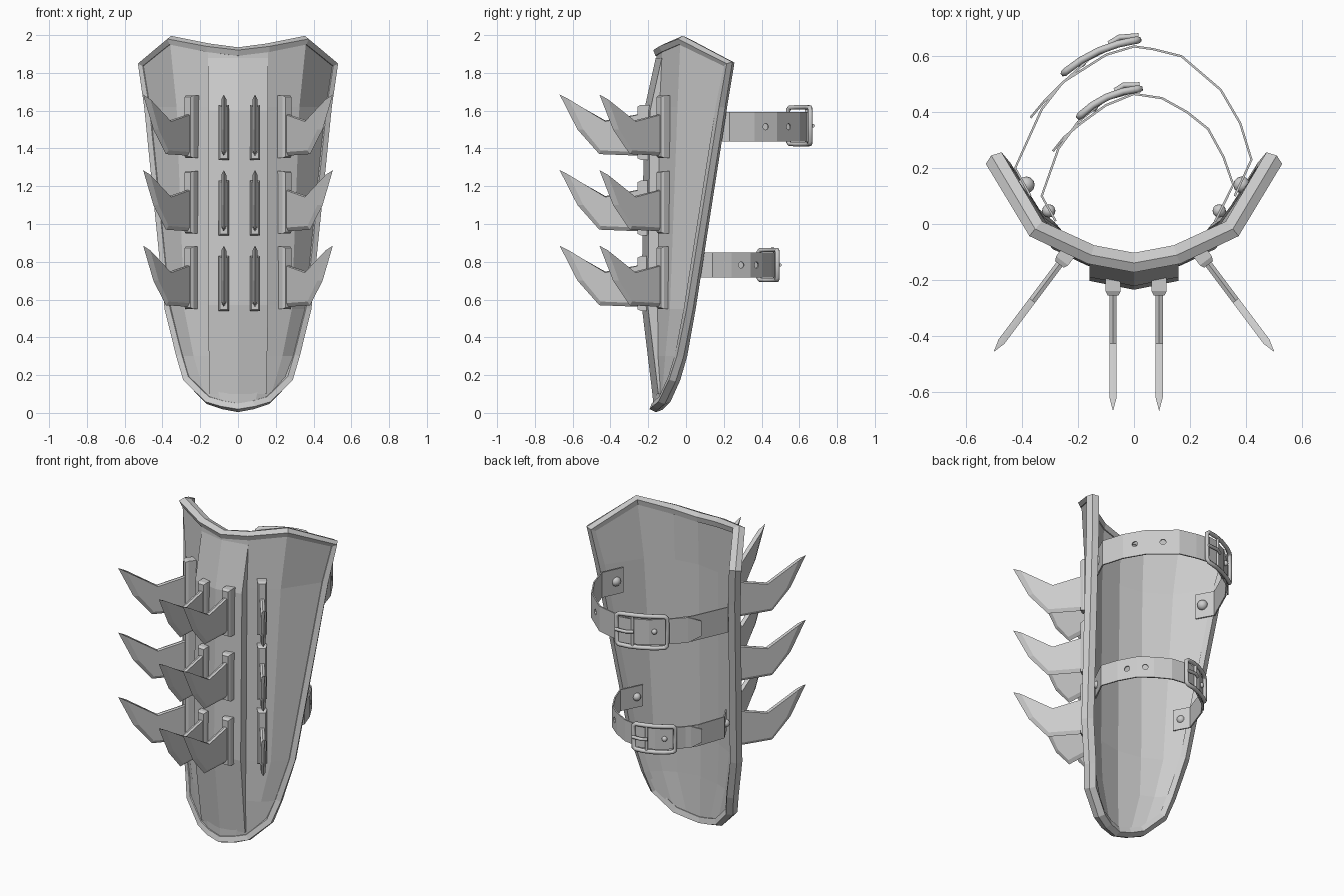
import bpy, bmesh, math
from mathutils import Vector

cube = bpy.data.objects.get("Cube")
if cube:
    bpy.data.objects.remove(cube, do_unlink=True)


def make(name, verts, faces):
    bm = bmesh.new()
    vs = [bm.verts.new(v) for v in verts]
    for f in faces:
        bm.faces.new([vs[i] for i in f])
    bmesh.ops.recalc_face_normals(bm, faces=bm.faces)
    me = bpy.data.meshes.new(name)
    bm.to_mesh(me)
    bm.free()
    ob = bpy.data.objects.new(name, me)
    bpy.context.collection.objects.link(ob)
    return ob


def grid_faces(rows, cols):
    return [(i * cols + j, i * cols + j + 1, (i + 1) * cols + j + 1, (i + 1) * cols + j)
            for i in range(rows - 1) for j in range(cols - 1)]


def solidify(ob, thickness, offset):
    mod = ob.modifiers.new("Thickness", 'SOLIDIFY')
    mod.thickness = thickness
    mod.offset = offset


def tube(name, pts, radius, cyclic=False):
    cu = bpy.data.curves.new(name, 'CURVE')
    cu.dimensions = '3D'
    cu.bevel_depth = radius
    cu.bevel_resolution = 1
    cu.use_fill_caps = True
    sp = cu.splines.new('POLY')
    sp.points.add(len(pts) - 1)
    for p, co in zip(sp.points, pts):
        p.co = (*co, 1)
    sp.use_cyclic_u = cyclic
    ob = bpy.data.objects.new(name, cu)
    bpy.context.collection.objects.link(ob)


def stud(name, loc, r):
    bpy.ops.mesh.primitive_uv_sphere_add(segments=12, ring_count=8, radius=r, location=loc)
    bpy.context.object.name = name
    bpy.ops.object.shade_smooth()


# Curved plate: half rows from bottom to top, mirrored across x
half = [
    [(0, -.175, .02), (.085, -.16, .035), (.165, -.13, .06), (.28, -.075, .175)],
    [(0, -.18, .3), (.15, -.15, .3), (.235, -.11, .3), (.315, -.035, .3)],
    [(0, -.18, .55), (.16, -.15, .55), (.285, -.085, .55), (.375, .015, .55)],
    [(0, -.165, 1.62), (.16, -.14, 1.62), (.325, -.045, 1.62), (.482, .185, 1.62)],
    [(0, -.155, 1.92), (.16, -.125, 1.94), (.362, -.03, 1.98), (.515, .225, 1.85)],
]
rows = [[(-x, y, z) for x, y, z in reversed(r[1:])] + r for r in half]
R, C = len(rows), len(rows[0])
plate = make("shin_plate", [p for r in rows for p in r], grid_faces(R, C))
if plate.data.polygons[0].normal.y > 0:
    plate.data.flip_normals()
solidify(plate, .04, -1)

# Raised rim swept around the plate outline
loop = ([j for j in range(C)] + [i * C + C - 1 for i in range(1, R)]
        + [(R - 1) * C + j for j in range(C - 2, -1, -1)]
        + [i * C for i in range(R - 2, 0, -1)])
section = [(-.03, .006), (0, .018), (.016, -.015), (.004, -.052), (-.03, -.046)]
verts = []
for k, idx in enumerate(loop):
    v = plate.data.vertices[idx]
    a = plate.data.vertices[loop[k - 1]].co
    b = plate.data.vertices[loop[(k + 1) % len(loop)]].co
    t = ((v.co - a).normalized() + (b - v.co).normalized()).normalized()
    out = t.cross(v.normal).normalized()
    verts += [v.co + out * o + v.normal * n for o, n in section]
S = len(section)
N = len(loop)
make("plate_rim", verts, [(k * S + j, k * S + (j + 1) % S,
                           (k + 1) % N * S + (j + 1) % S, (k + 1) % N * S + j)
                          for k in range(N) for j in range(S)])

# Raised central panel, flush at both ends
verts = []
for z, y, w in [(.1, -.178, .15), (.57, -.235, .16), (1.6, -.222, .16), (1.88, -.16, .16)]:
    verts += [(-w, -.125, z), (-w, y + .032, z), (0, y, z), (w, y + .032, z), (w, -.125, z)]
make("centre_panel", verts, grid_faces(4, 5))


# Blade spikes with bevelled edges on chamfered mounting blocks
def spike(name, base, d, z0, scale, block):
    d = Vector(d).normalized()
    side = Vector((-d.y, d.x))

    def at(u, w, z):
        p = Vector(base) + d * u + side * w
        return (p.x, p.y, z)

    outline = [(-.02, .56), (.22, .57), (.33, .7), (.42, .885), (.19, .748), (-.02, .79)]
    n = len(outline)
    cu, cz = (sum(p[i] for p in outline) / n for i in (0, 1))
    vs = [at(u * scale, 0, z + z0) for u, z in outline]
    for w in (-.013, .013):
        vs += [at((cu + (u - cu) * .8) * scale, w, cz + (z - cz) * .86 + z0) for u, z in outline]
    fs = [tuple(range(n, 2 * n)), tuple(range(2 * n, 3 * n))]
    for s in (n, 2 * n):
        fs += [(j, (j + 1) % n, s + (j + 1) % n, s + j) for j in range(n)]
    make(name + "_spike", vs, fs)

    lo, hi = block
    vs = []
    for u, inset in [(-.05, 0), (.012, 0), (.028, .008)]:
        w = .027 - inset
        vs += [at(u, -w, lo + z0 + inset), at(u, w, lo + z0 + inset),
               at(u, w, hi + z0 - inset), at(u, -w, hi + z0 - inset)]
    fs = [(0, 1, 2, 3), (8, 9, 10, 11)]
    fs += [(i + j, i + (j + 1) % 4, i + 4 + (j + 1) % 4, i + 4 + j) for i in (0, 4) for j in range(4)]
    make(name + "_mount", vs, fs)


for level, tag in enumerate(("lower", "middle", "upper")):
    z0 = level * .4
    for x, s in ((-.075, "right"), (.09, "left")):
        spike(f"{tag}_{s}_centre", (x, -.228), (0, -1), z0, 1.05, (.54, .83))
    for sx, s in ((-1, "right"), (1, "left")):
        spike(f"{tag}_{s}_side", (sx * .25, -.122), (sx * .6, -.8), z0, 1, (.55, .88))


# Leather straps as upright bands with optional punched holes
def strap(name, path, z, h, holes=(), tail=False):
    vs = []
    for i, (x, y) in enumerate(path):
        k = h * (.6 if tail and i == len(path) - 1 else 1)
        vs += [(x, y, z - k), (x, y, z + k)]
    ob = make(name, vs, grid_faces(len(path), 2))
    solidify(ob, .008, 0)
    for i in holes:
        a, b = Vector(path[i]), Vector(path[i + 1])
        m, d = (a + b) / 2, b - a
        bpy.ops.mesh.primitive_cylinder_add(
            vertices=10, radius=.017, depth=.06, location=(m.x, m.y, z),
            rotation=(math.pi / 2, 0, math.atan2(d.y, d.x)))
        cutter = bpy.context.object
        mod = ob.modifiers.new("Hole", 'BOOLEAN')
        mod.operation = 'DIFFERENCE'
        mod.object = cutter
        bpy.context.view_layer.objects.active = ob
        for m in list(ob.modifiers):
            bpy.ops.object.modifier_apply(modifier=m.name)
        bpy.data.objects.remove(cutter, do_unlink=True)


# Curved buckle frame, bar, prong and stud
def buckle(name, a, b, z, h):
    a, b = Vector(a), Vector(b)
    mid, half_w = (a + b) / 2, (b - a).length / 2
    t = (b - a).normalized()
    n = Vector((-t.y, t.x))

    def at(u, v, lift=0):
        p = mid + t * u * half_w + n * (.022 * (1 - u * u) + lift)
        return (p.x, p.y, z + v * h)

    right = [(0, -1), (.5, -1), (.9, -.98), (1, -.85), (1, 0), (1, .85), (.9, .98), (.5, 1), (0, 1)]
    ring = right + [(-u, v) for u, v in reversed(right[1:-1])]
    tube(name + "_frame", [at(u, v) for u, v in ring], .013, True)
    tube(name + "_bar", [at(.35, -1), at(.35, 1)], .009)
    tube(name + "_prong", [at(.3, 0, .01), at(.6, 0, .022), at(1.05, 0, .015)], .01)
    stud(name + "_stud", at(-.5, 0, -.008), .016)


strap("upper_long_strap",
      [(.36, .1), (.42, .23), (.38, .36), (.31, .48), (.17, .6), (.07, .625), (0, .635),
       (-.1, .605), (-.25, .51), (-.32, .44), (-.37, .38)], 1.515, .078, (2, 3), True)
strap("upper_short_strap",
      [(-.37, .1), (-.425, .2), (-.33, .41), (-.26, .5), (-.16, .59), (-.06, .64), (.02, .652)],
      1.515, .078)
buckle("upper_buckle", (-.25, .54), (.015, .658), 1.52, .098)

strap("lower_long_strap",
      [(.29, .01), (.355, .14), (.32, .24), (.265, .34), (.19, .4), (.1, .45), (0, .465),
       (-.1, .425), (-.19, .36), (-.25, .31), (-.29, .26)], .783, .066, (2, 3), True)
strap("lower_short_strap",
      [(-.28, .01), (-.33, .1), (-.27, .27), (-.2, .365), (-.1, .445), (.02, .478)], .783, .066)
buckle("lower_buckle", (-.195, .385), (.02, .483), .783, .08)

# Rivets fixing the straps to the inside of the plate
for s, name in ((-1, "right"), (1, "left")):
    stud(f"upper_{name}_rivet", (s * .385, .14, 1.515), .03)
    stud(f"lower_{name}_rivet", (s * .305, .047, .783), .024)
